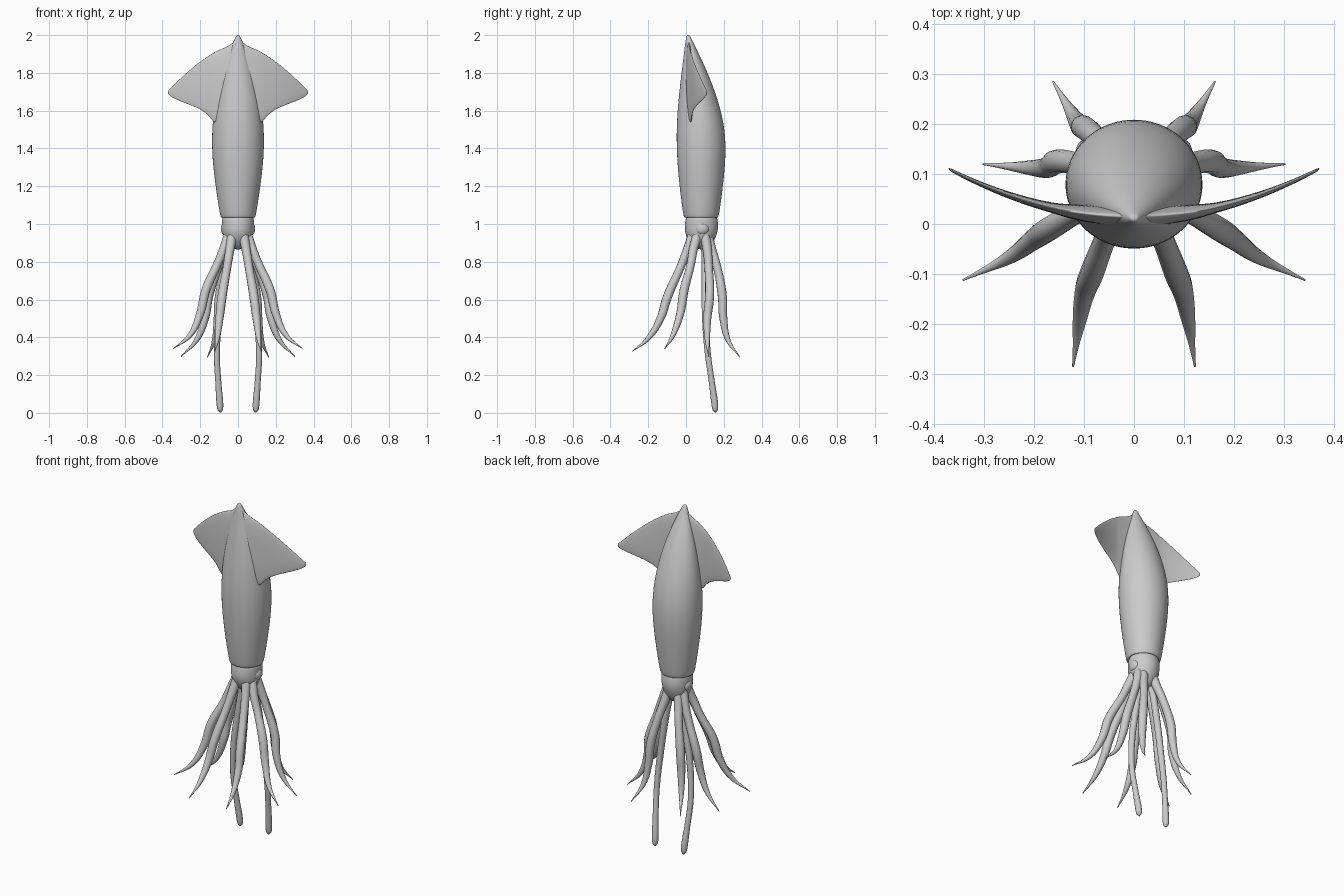
import bpy, bmesh
from math import sin, cos, tau


def loft(name, rings):
    """Skin a list of equal-length point rings, cap the ends and smooth."""
    bm = bmesh.new()
    rows = [[bm.verts.new(p) for p in r] for r in rings]
    n = len(rows[0])
    for a, b in zip(rows, rows[1:]):
        for i in range(n):
            j = (i + 1) % n
            bm.faces.new((a[i], a[j], b[j], b[i]))
    bm.faces.new(rows[0][::-1])
    bm.faces.new(rows[-1])
    bmesh.ops.recalc_face_normals(bm, faces=bm.faces)
    me = bpy.data.meshes.new(name)
    bm.to_mesh(me)
    bm.free()
    for p in me.polygons:
        p.use_smooth = True
    ob = bpy.data.objects.new(name, me)
    bpy.context.collection.objects.link(ob)
    ob.modifiers.new("smooth", 'SUBSURF').levels = 2
    ob.modifiers["smooth"].render_levels = 2
    return ob


def body_ring(z, y0, y1, w, n=24):
    """Horizontal oval from y0 to y1 with half width w."""
    return [(w * cos(tau * i / n), (y0 + y1) / 2 + (y1 - y0) / 2 * sin(tau * i / n), z)
            for i in range(n)]


def limb(name, pts):
    """Tapered tube through (x, y, z, radius) points."""
    cu = bpy.data.curves.new(name, 'CURVE')
    cu.dimensions = '3D'
    cu.bevel_depth = 1
    cu.bevel_resolution = 4
    cu.resolution_u = 8
    cu.use_fill_caps = True
    sp = cu.splines.new('BEZIER')
    sp.radius_interpolation = 'CARDINAL'
    sp.bezier_points.add(len(pts) - 1)
    for bp, (x, y, z, r) in zip(sp.bezier_points, pts):
        bp.co = (x, y, z)
        bp.radius = r
        bp.handle_left_type = bp.handle_right_type = 'AUTO'
    ob = bpy.data.objects.new(name, cu)
    bpy.context.collection.objects.link(ob)
    bpy.ops.object.select_all(action='DESELECT')
    bpy.context.view_layer.objects.active = ob
    ob.select_set(True)
    bpy.ops.object.convert(target='MESH')
    bpy.ops.object.shade_smooth()


# Mantle, with an inward lip at the open end
loft("mantle", [body_ring(*r) for r in (
    (1.06, 0.025, 0.135, 0.065), (1.035, 0.0, 0.16, 0.082), (1.032, -0.01, 0.17, 0.091),
    (1.05, -0.016, 0.177, 0.097), (1.2, -0.036, 0.197, 0.12), (1.35, -0.049, 0.212, 0.138),
    (1.48, -0.052, 0.21, 0.14), (1.6, -0.046, 0.187, 0.13), (1.72, -0.034, 0.148, 0.108),
    (1.82, -0.022, 0.107, 0.08), (1.91, -0.01, 0.064, 0.047), (1.965, -0.004, 0.036, 0.024),
    (1.993, 0.002, 0.023, 0.012), (2.0, 0.007, 0.017, 0.006))])

# Fins: one swept-back sheet, sections given as x, lower z, upper z, half thickness
half = [(0.0, 1.52, 1.985, 0.022), (0.022, 1.52, 1.968, 0.021), (0.05, 1.52, 1.944, 0.02),
        (0.10, 1.525, 1.926, 0.017), (0.135, 1.54, 1.906, 0.014), (0.155, 1.575, 1.893, 0.011),
        (0.20, 1.607, 1.862, 0.009), (0.26, 1.632, 1.813, 0.007), (0.32, 1.655, 1.757, 0.005),
        (0.355, 1.673, 1.72, 0.004), (0.372, 1.688, 1.705, 0.003)]


def fin_ring(x, lo, hi, t, n=20):
    y = 0.015 + 0.095 * (abs(x) / 0.37) ** 2.1
    return [(x, y + t * sin(tau * i / n), (lo + hi) / 2 + (hi - lo) / 2 * cos(tau * i / n))
            for i in range(n)]


loft("fins", [fin_ring(-x, *r) for x, *r in half[:0:-1]] + [fin_ring(*r) for r in half])

# Head
loft("head", [body_ring(*r) for r in (
    (0.865, 0.06, 0.11, 0.025), (0.88, 0.035, 0.13, 0.05), (0.91, 0.012, 0.15, 0.07),
    (0.95, -0.006, 0.166, 0.082), (0.985, -0.008, 0.172, 0.085), (1.02, -0.004, 0.168, 0.085),
    (1.034, 0.0, 0.165, 0.083), (1.06, 0.01, 0.15, 0.07))])

# Arms as x, y, z points on the right side, root to tip
arms = {
    "front_arm": [(0.03, 0.035, 0.94), (0.042, 0.01, 0.87), (0.058, -0.03, 0.77),
                  (0.085, -0.1, 0.61), (0.098, -0.135, 0.5), (0.11, -0.2, 0.395),
                  (0.122, -0.285, 0.325)],
    "front_side_arm": [(0.05, 0.06, 0.94), (0.075, 0.04, 0.87), (0.11, 0.025, 0.785),
                       (0.17, -0.01, 0.65), (0.202, -0.032, 0.52), (0.255, -0.07, 0.41),
                       (0.342, -0.112, 0.34)],
    "back_side_arm": [(0.05, 0.1, 0.94), (0.072, 0.112, 0.87), (0.105, 0.12, 0.77),
                      (0.155, 0.125, 0.62), (0.175, 0.113, 0.5), (0.22, 0.113, 0.385),
                      (0.302, 0.12, 0.298)],
    "back_arm": [(0.03, 0.115, 0.94), (0.045, 0.135, 0.87), (0.068, 0.165, 0.77),
                 (0.098, 0.192, 0.62), (0.108, 0.198, 0.5), (0.125, 0.223, 0.385),
                 (0.162, 0.285, 0.295)],
}
arm_radii = (0.026, 0.024, 0.022, 0.024, 0.021, 0.013, 0.002)

# Long tentacles with clubbed ends
tentacle = [(0.03, 0.09, 0.94, 0.02), (0.045, 0.1, 0.85, 0.019), (0.075, 0.102, 0.68, 0.019),
            (0.1, 0.103, 0.5, 0.018), (0.112, 0.115, 0.32, 0.016), (0.104, 0.137, 0.16, 0.016),
            (0.096, 0.152, 0.05, 0.018), (0.094, 0.155, 0.015, 0.014), (0.093, 0.156, 0.002, 0.004)]

for side, s in (("right", 1), ("left", -1)):
    for name, pts in arms.items():
        limb(f"{name}_{side}", [(s * x, y, z, r) for (x, y, z), r in zip(pts, arm_radii)])
    limb(f"tentacle_{side}", [(s * x, y, z, r) for x, y, z, r in tentacle])
    # Eye bulges
    bpy.ops.mesh.primitive_uv_sphere_add(segments=24, ring_count=12, radius=1,
                                         location=(s * 0.07, 0.085, 0.975))
    eye = bpy.context.object
    eye.name = f"eye_{side}"
    eye.scale = (0.021, 0.035, 0.032)
    bpy.ops.object.shade_smooth()
